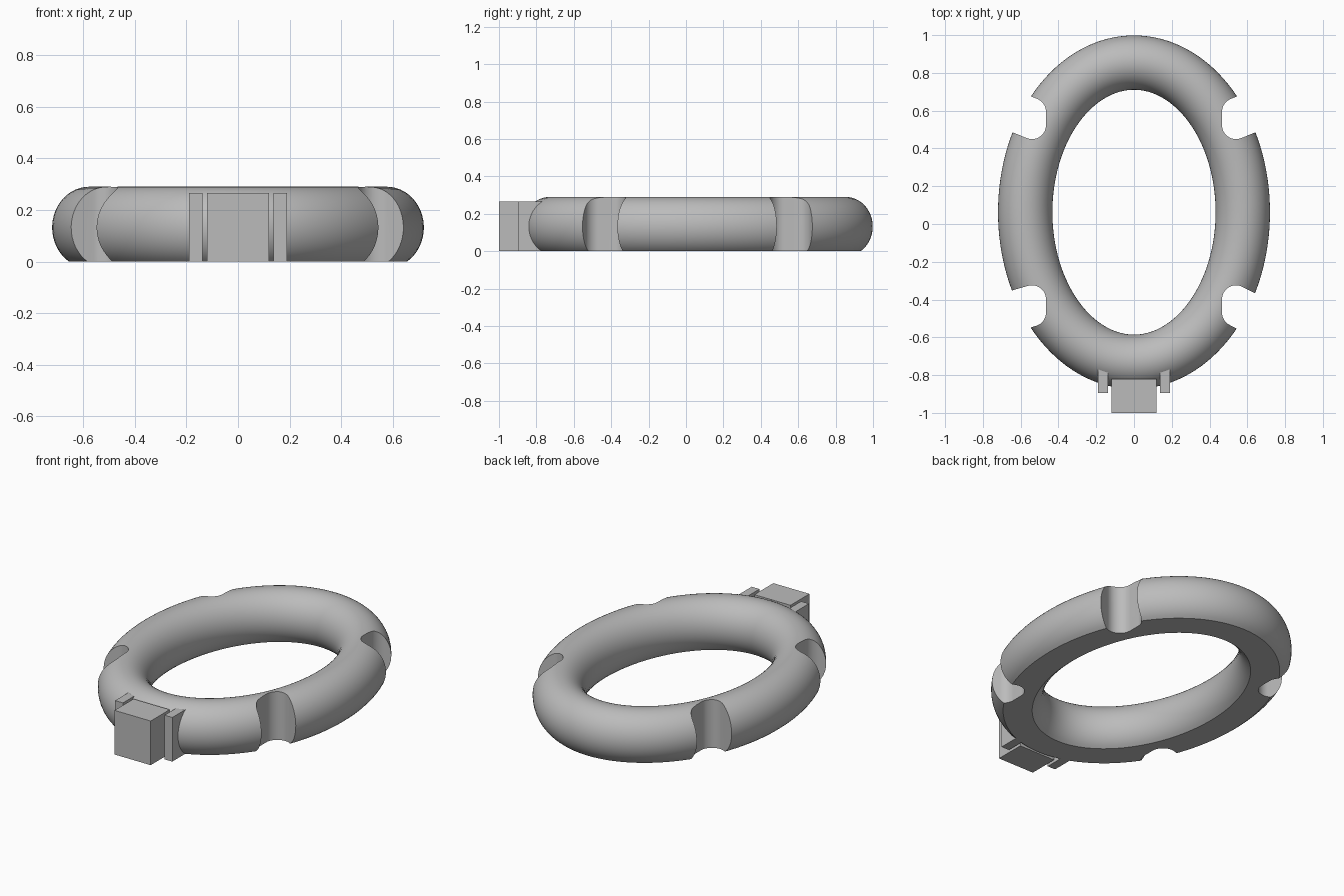
import bpy
import bmesh
from math import sin, cos, pi, radians, sqrt
from mathutils import Vector

cube = bpy.data.objects.get("Cube")
if cube:
    bpy.data.objects.remove(cube, do_unlink=True)

GREY = (0.5, 0.5, 0.5, 1)
grey = bpy.data.materials.new("plain grey")
grey.use_nodes = True
grey.diffuse_color = GREY
grey.node_tree.nodes["Principled BSDF"].inputs["Base Color"].default_value = GREY

CENTRE_Y = 0.0625              # centre of the oval
OVAL_X, OVAL_Y = 0.576, 0.792  # radii of the tube's centre line
TUBE_W, TUBE_H = 0.144, 0.158  # radii of the tube's section
TUBE_Z = 0.132


def add_object(name, bm):
    bmesh.ops.recalc_face_normals(bm, faces=bm.faces)
    mesh = bpy.data.meshes.new(name)
    bm.to_mesh(mesh)
    bm.free()
    mesh.materials.append(grey)
    obj = bpy.data.objects.new(name, mesh)
    bpy.context.collection.objects.link(obj)
    return obj


def add_box(name, x, y, z):
    bm = bmesh.new()
    bmesh.ops.create_cube(bm, size=1)
    for v in bm.verts:
        v.co = [(lo + hi) / 2 + c * (hi - lo) for c, (lo, hi) in zip(v.co, (x, y, z))]
    return add_object(name, bm)


def build_ring(steps=128, sides=40):
    """Oval tube with a flat underside."""
    flat = TUBE_W * sqrt(1 - (TUBE_Z / TUBE_H) ** 2)
    start = -math_angle(flat)
    sweep = pi - 2 * start
    bm = bmesh.new()
    loops = []
    for i in range(steps):
        t = 2 * pi * i / steps
        mid = Vector((OVAL_X * cos(t), CENTRE_Y + OVAL_Y * sin(t), 0))
        out = Vector((cos(t) / OVAL_X, sin(t) / OVAL_Y, 0)).normalized()
        loop = []
        for j in range(sides + 1):
            a = start + sweep * j / sides
            co = mid + out * TUBE_W * cos(a)
            co.z = max(0, TUBE_Z + TUBE_H * sin(a))
            if j in (0, sides):
                co.z = 0
            loop.append(bm.verts.new(co))
        loops.append(loop)
    for i, a in enumerate(loops):
        b = loops[(i + 1) % steps]
        for j in range(sides + 1):
            k = (j + 1) % (sides + 1)
            bm.faces.new((a[j], b[j], b[k], a[k]))
    return add_object("oval_ring", bm)


def math_angle(flat):
    """Angle below horizontal at which the section meets the ground."""
    from math import atan2
    return atan2(TUBE_Z / TUBE_H, flat / TUBE_W)


def build_notch_cutter(side, end, slant):
    """Rounded slot that opens outwards along a slanted direction."""
    r, x, near, far = 0.074, 0.54, 0.461, 0.531
    outline = []
    for y, first, last in ((far, 90 + slant, 180), (near, 180, 270 + slant)):
        for i in range(17):
            a = radians(first + (last - first) * i / 16)
            outline.append((x + r * cos(a), y + r * sin(a)))
    dx, dy = 0.4 * cos(radians(slant)), 0.4 * sin(radians(slant))
    for px, py in (outline[-1], outline[0]):
        outline.append((px + dx, py + dy))
    bm = bmesh.new()
    face = bm.faces.new([bm.verts.new((side * px, CENTRE_Y + end * py, -0.1))
                         for px, py in outline])
    made = bmesh.ops.extrude_face_region(bm, geom=[face])["geom"]
    bmesh.ops.translate(bm, vec=(0, 0, 0.6),
                        verts=[v for v in made if isinstance(v, bmesh.types.BMVert)])
    cutter = add_object("notch_cutter", bm)
    cutter.hide_render = True
    return cutter


# Ring with four notches
ring = build_ring()
bpy.context.view_layer.objects.active = ring
for side, end, slant in ((1, 1, 22), (-1, 1, 22), (1, -1, 27), (-1, -1, 16)):
    cutter = build_notch_cutter(side, end, slant)
    cut = ring.modifiers.new("notch", "BOOLEAN")
    cut.operation = "DIFFERENCE"
    cut.solver = "EXACT"
    cut.object = cutter
    bpy.ops.object.modifier_apply(modifier=cut.name)
    bpy.data.objects.remove(cutter, do_unlink=True)
for obj in bpy.context.selected_objects:
    obj.select_set(False)
ring.select_set(True)
bpy.ops.object.shade_smooth_by_angle(angle=radians(30))

# Block and its two flanking tabs at the front
add_box("front_block", (-0.12, 0.12), (-1, -0.82), (0, 0.265))
add_box("left_tab", (0.138, 0.19), (-0.895, -0.765), (0, 0.265))
add_box("right_tab", (-0.19, -0.138), (-0.895, -0.765), (0, 0.265))
